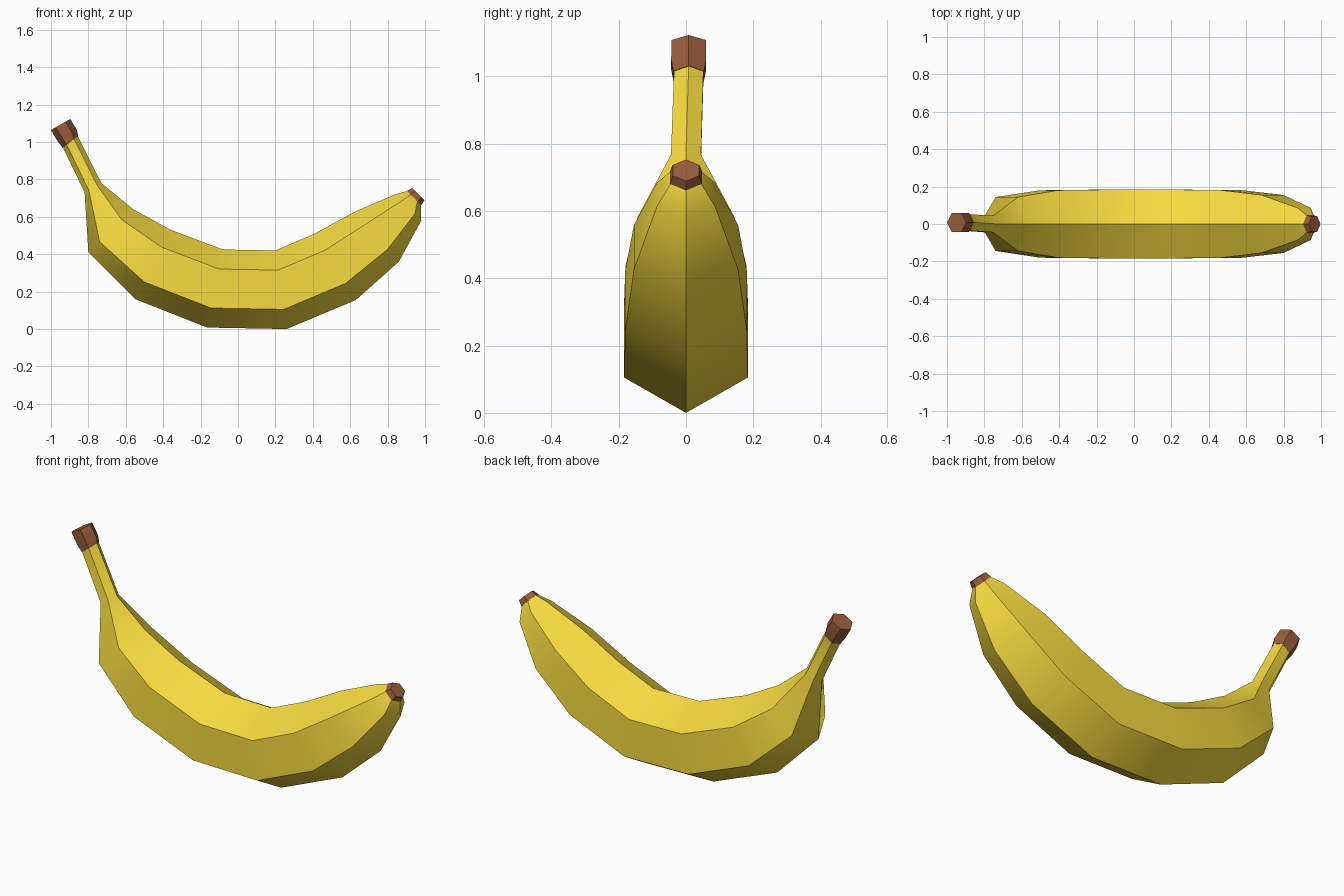
import bpy, bmesh, math
from mathutils import Vector

if "Cube" in bpy.data.objects:
    bpy.data.objects.remove(bpy.data.objects["Cube"])


def material(name, color):
    m = bpy.data.materials.new(name)
    m.diffuse_color = (*color, 1)
    m.use_nodes = True
    m.node_tree.nodes["Principled BSDF"].inputs["Base Color"].default_value = m.diffuse_color
    return m


def loft(name, sections, mat):
    """Hexagonal loft; section = outer x, outer z, inner x, inner z, y offset."""
    bm = bmesh.new()
    rings = []
    for ox, oz, ix, iz, y in sections:
        outer, inner = Vector((ox, y, oz)), Vector((ix, y, iz))
        mid, arm = (outer + inner) / 2, (inner - outer) / 2
        side = Vector((0, arm.length, 0))
        rings.append([bm.verts.new(mid + arm * math.cos(k * math.pi / 3)
                                   + side * math.sin(k * math.pi / 3)) for k in range(6)])
    for a, b in zip(rings, rings[1:]):
        for k in range(6):
            n = (k + 1) % 6
            bm.faces.new((a[k], a[n], b[n], b[k]))
    bm.faces.new(rings[0])
    bm.faces.new(rings[-1])
    bmesh.ops.recalc_face_normals(bm, faces=bm.faces)
    mesh = bpy.data.meshes.new(name)
    bm.to_mesh(mesh)
    bm.free()
    mesh.materials.append(mat)
    obj = bpy.data.objects.new(name, mesh)
    bpy.context.collection.objects.link(obj)
    bpy.ops.object.select_all(action='DESELECT')
    obj.select_set(True)
    bpy.context.view_layer.objects.active = obj
    bpy.ops.object.shade_smooth_by_angle(angle=math.radians(40))
    return obj


yellow = material("peel", (0.92, 0.70, 0.05))
brown = material("dry_end", (0.32, 0.11, 0.045))

# Stem and peel, from the stem end to the blossom end
loft("peel", [
    (-0.935, 0.968, -0.857, 1.032, 0.008),
    (-0.82, 0.73, -0.73, 0.78, 0.0),
    (-0.80, 0.41, -0.56, 0.64, 0.0),
    (-0.55, 0.16, -0.36, 0.53, 0.0),
    (-0.165, 0.008, -0.08, 0.425, 0.0),
    (0.26, 0.0, 0.20, 0.42, 0.0),
    (0.63, 0.155, 0.41, 0.51, 0.0),
    (0.86, 0.36, 0.62, 0.625, 0.0),
    (0.98, 0.58, 0.84, 0.72, 0.0),
    (0.977, 0.663, 0.906, 0.738, 0.0),
], yellow)

# Flared cap on the stem
loft("stem_cap", [
    (-0.937, 0.968, -0.855, 1.032, 0.008),
    (-0.966, 1.006, -0.861, 1.064, 0.008),
    (-1.0, 1.064, -0.897, 1.123, 0.008),
], brown)

# Blossom end
loft("tip_cap", [
    (0.979, 0.661, 0.904, 0.740, 0.0),
    (0.997, 0.689, 0.933, 0.753, 0.0),
], brown)
